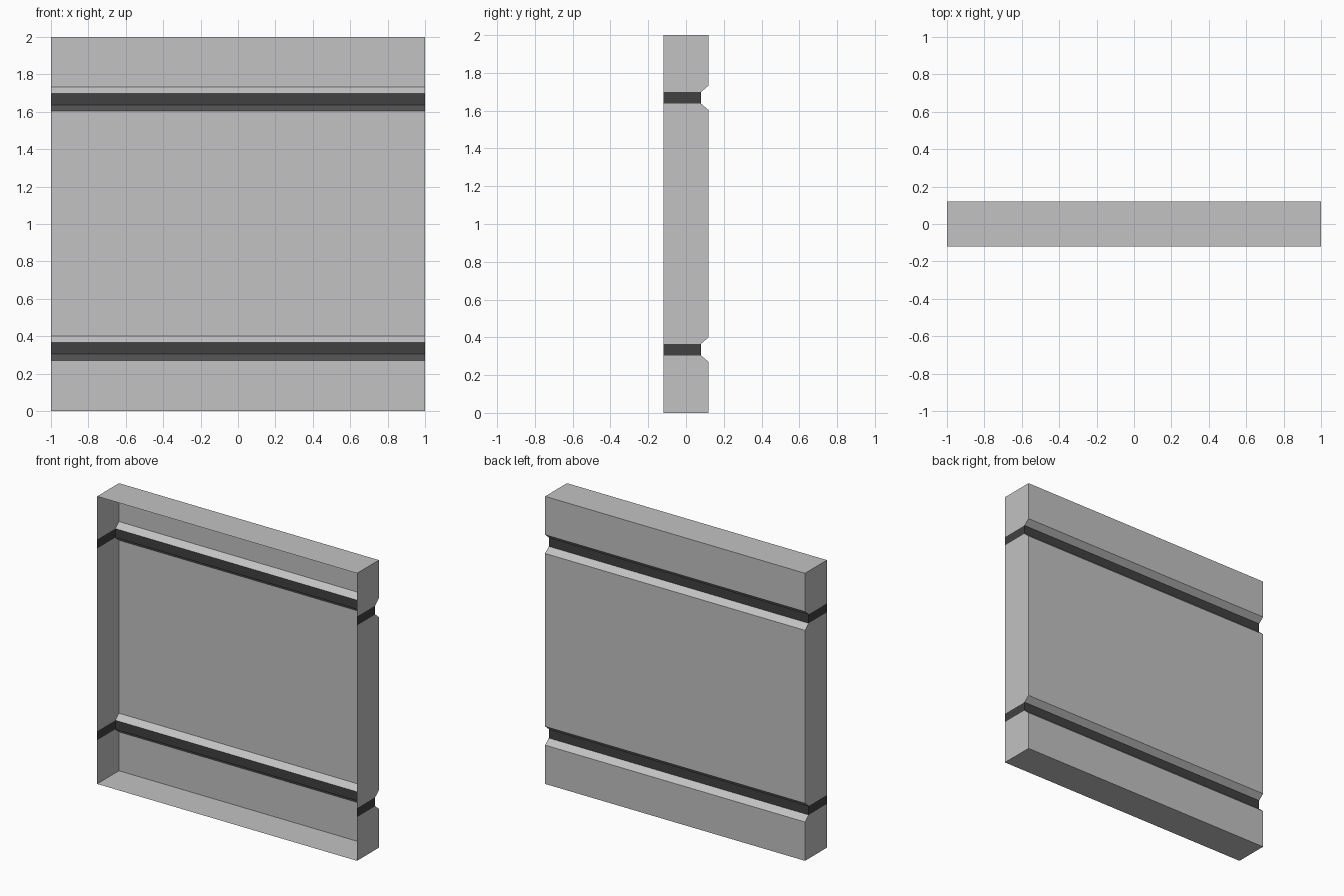
import bpy
import bmesh

cube = bpy.data.objects.get("Cube")
if cube:
    bpy.data.objects.remove(cube, do_unlink=True)


def make_material(name, value):
    mat = bpy.data.materials.new(name)
    mat.use_nodes = True
    colour = (value, value, value, 1)
    mat.diffuse_color = colour
    mat.node_tree.nodes["Principled BSDF"].inputs["Base Color"].default_value = colour
    return mat


LIGHT = make_material("light grey", 0.54)
DARK = make_material("dark grey", 0.052)

HALF_WIDTH, HEIGHT = 1.0, 2.0
FRONT, BACK, GROOVE = -0.12, 0.12, 0.08
GROOVE_CENTRES = (0.335, 1.668)
SLOT, MOUTH = 0.031, 0.065      # half heights of groove floor and opening


def make_band(name, profile, mat):
    """Open-fronted band: profile (y, z) swept across the width, ends capped."""
    bm = bmesh.new()
    left, right = [[bm.verts.new((x, y, z)) for y, z in profile]
                   for x in (HALF_WIDTH, -HALF_WIDTH)]
    bm.faces.new(left)
    bm.faces.new(reversed(right))
    for i in range(len(profile) - 1):
        # only outer skin: skip horizontal joints between bands
        z0, z1 = profile[i][1], profile[i + 1][1]
        if z0 != z1 or z0 in (0.0, HEIGHT):
            bm.faces.new((left[i + 1], left[i], right[i], right[i + 1]))
    mesh = bpy.data.meshes.new(name)
    bm.normal_update()
    bm.to_mesh(mesh)
    bm.free()
    mesh.materials.append(mat)
    obj = bpy.data.objects.new(name, mesh)
    bpy.context.collection.objects.link(obj)


def panel_profile(bottom, top, groove_below, groove_above):
    """Panel outline, chamfered on the back wherever it meets a groove."""
    chamfer = MOUTH - SLOT
    points = [(FRONT, bottom)]
    points += [(GROOVE, bottom), (BACK, bottom + chamfer)] if groove_below else [(BACK, bottom)]
    points += [(BACK, top - chamfer), (GROOVE, top)] if groove_above else [(BACK, top)]
    return points + [(FRONT, top)]


# Wall panels between the grooves
low, high = GROOVE_CENTRES
make_band("lower_panel", panel_profile(0.0, low - SLOT, False, True), LIGHT)
make_band("middle_panel", panel_profile(low + SLOT, high - SLOT, True, True), LIGHT)
make_band("upper_panel", panel_profile(high + SLOT, HEIGHT, True, False), LIGHT)

# Dark groove floors with their end strips
for name, z in zip(("lower_groove_strip", "upper_groove_strip"), GROOVE_CENTRES):
    make_band(name, [(FRONT, z - SLOT), (GROOVE, z - SLOT),
                     (GROOVE, z + SLOT), (FRONT, z + SLOT)], DARK)
